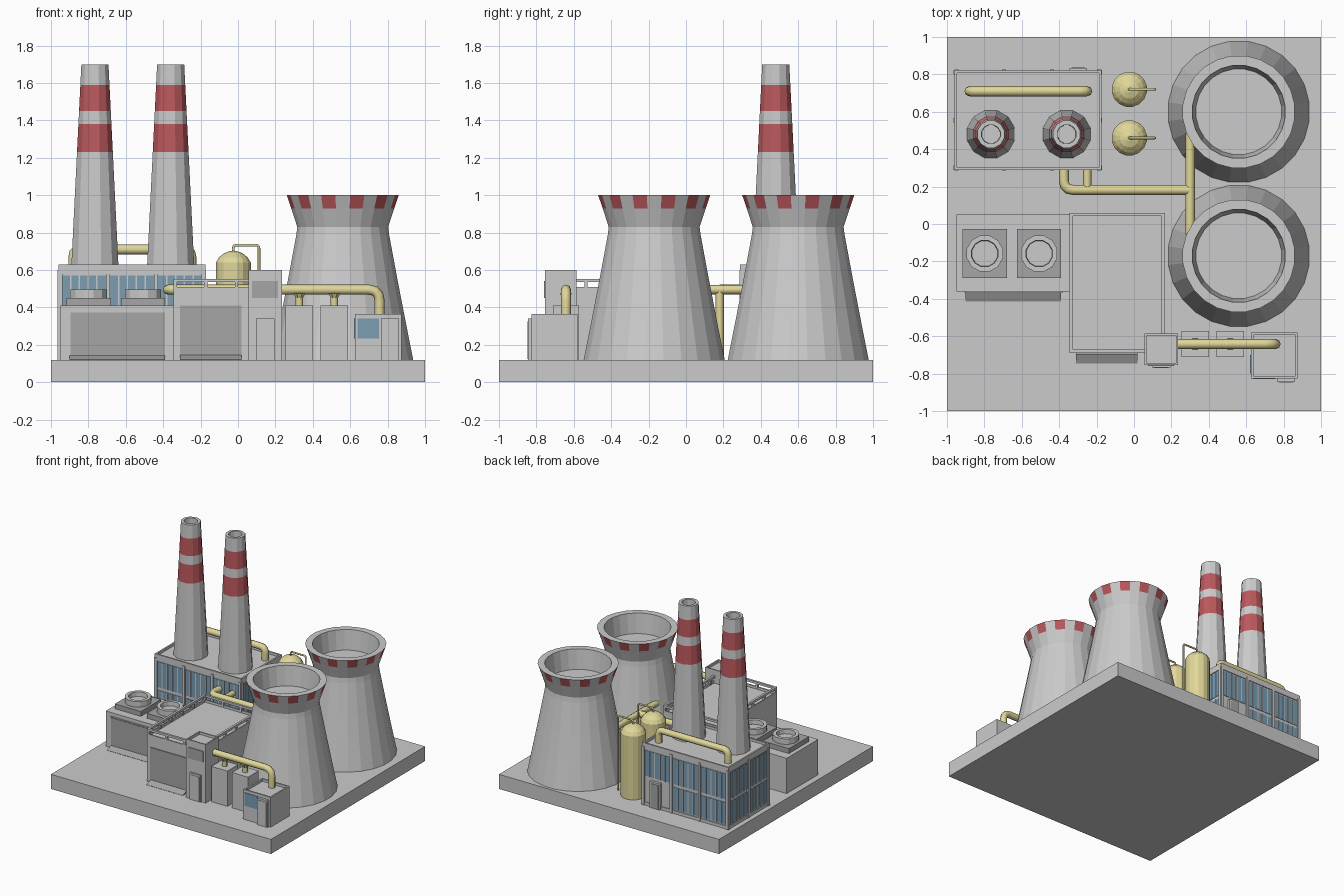
import bpy, bmesh, math
from mathutils import Vector

if "Cube" in bpy.data.objects:
    bpy.data.objects.remove(bpy.data.objects["Cube"])


def material(name, r, g, b):
    m = bpy.data.materials.new(name)
    m.diffuse_color = (r, g, b, 1)
    m.use_nodes = True
    m.node_tree.nodes["Principled BSDF"].inputs["Base Color"].default_value = m.diffuse_color
    return m


RED = material("red", .5, .1, .11)
YELLOW = material("yellow", .75, .68, .32)
BLUE = material("glass", .2, .34, .45)
DARK = material("dark_grey", .38, .38, .38)
GREY = material("grey", .8, .8, .8)


def finish(name, bm, mats=()):
    bmesh.ops.recalc_face_normals(bm, faces=bm.faces)
    me = bpy.data.meshes.new(name)
    bm.to_mesh(me)
    bm.free()
    for m in mats:
        me.materials.append(m)
    ob = bpy.data.objects.new(name, me)
    bpy.context.collection.objects.link(ob)
    return ob


def box(name, x0, x1, y0, y1, z0, z1, mat=None, rim=0, drop=.02):
    """Box by limits; rim > 0 sinks the roof behind a parapet."""
    bm = bmesh.new()
    bmesh.ops.create_cube(bm, size=1)
    for v in bm.verts:
        v.co = ((x0 + x1) / 2 + v.co.x * (x1 - x0), (y0 + y1) / 2 + v.co.y * (y1 - y0),
                (z0 + z1) / 2 + v.co.z * (z1 - z0))
    if rim:
        top = max(bm.faces, key=lambda f: f.calc_center_median().z)
        bmesh.ops.inset_region(bm, faces=[top], thickness=rim)
        ring = bmesh.ops.extrude_face_region(bm, geom=[top])["geom"]
        bmesh.ops.delete(bm, geom=[top], context='FACES_ONLY')
        for v in ring:
            if isinstance(v, bmesh.types.BMVert):
                v.co.z -= drop
    return finish(name, bm, [mat] if mat else [])


def lathe(name, x, y, profile, sides, mats=(), pick=None):
    """Revolve (radius, z) points; pick(band, side) returns a material slot."""
    bm = bmesh.new()
    rings = [[bm.verts.new((x + r * math.cos(2 * math.pi * (i + .5) / sides),
                            y + r * math.sin(2 * math.pi * (i + .5) / sides), z))
              for i in range(sides)] for r, z in profile]
    for b in range(len(rings) - 1):
        for i in range(sides):
            j = (i + 1) % sides
            f = bm.faces.new((rings[b][i], rings[b][j], rings[b + 1][j], rings[b + 1][i]))
            f.material_index = pick(b, i) if pick else 0
    bm.faces.new(rings[0])
    bm.faces.new(rings[-1])
    return finish(name, bm, mats)


def pipe(name, points, radius, bend=.04):
    """Octagonal pipe along a path with rounded corners."""
    p = [Vector(q) for q in points]
    path = [p[0]]
    for a, c, d in zip(p, p[1:], p[2:]):
        s, e = c + (a - c).normalized() * bend, c + (d - c).normalized() * bend
        path += [s.lerp(c, t).lerp(c.lerp(e, t), t) for t in (0, .33, .67, 1)]
    path.append(p[-1])
    cu = bpy.data.curves.new(name, 'CURVE')
    cu.dimensions = '3D'
    cu.bevel_depth, cu.bevel_resolution, cu.use_fill_caps = radius, 2, True
    sp = cu.splines.new('POLY')
    sp.points.add(len(path) - 1)
    for k, q in zip(sp.points, path):
        k.co = (*q, 1)
    cu.materials.append(YELLOW)
    bpy.context.collection.objects.link(bpy.data.objects.new(name, cu))


def ramp(name, x0, x1, y):
    """Low wedge in front of a roller door."""
    ob = box(name, x0, x1, y - .055, y, .12, .145, DARK)
    for v in ob.data.vertices:
        if v.co.y < y - .05 and v.co.z > .14:
            v.co.z = .122


def wall_box(name, side, a0, a1, z0, z1, out, mat=None):
    """Thin panel on a boiler house wall."""
    if side in "FB":
        y, s = (.297, -1) if side == "F" else (.813, 1)
        ys = sorted((y, y + s * out))
        box(name, a0, a1, *ys, z0, z1, mat)
    else:
        x, s = (-.953, -1) if side == "L" else (-.182, 1)
        xs = sorted((x, x + s * out))
        box(name, *xs, a0, a1, z0, z1, mat)


# Ground slab
box("ground_slab", -1, 1, -1, 1, 0, .12)

# Cooling towers with chequered rims
tower = [(.38, .12), (.338, .33), (.295, .55), (.25, .79), (.245, .83), (.278, .93),
         (.302, 1), (.25, 1), (.23, .84)]
for n, y in enumerate((.60, -.17)):
    lathe(f"cooling_tower_{n}", .56, y, tower, 24, [GREY, RED],
          lambda b, i: int(b == 5 and i % 2 == 0))

# Striped chimneys
heights = (.61, 1.23, 1.38, 1.45, 1.59, 1.7)
stack = [(.13 - (z - .63) * .0514, z) for z in heights] + [(.052, 1.7), (.05, 1.64)]
for n, x in enumerate((-.765, -.36)):
    lathe(f"chimney_{n}", x, .48, stack, 12, [GREY, RED], lambda b, i: int(b in (1, 3)))

# Boiler house: core, roof band, plinth
box("boiler_house", -.953, -.182, .297, .813, .12, .60)
box("boiler_house_roof", -.96, -.175, .29, .82, .58, .63, rim=.018)
box("boiler_house_plinth", -.96, -.175, .29, .82, .12, .145)

# Boiler house window bays with mullions
for side, start, end, bays in (("F", -.953, -.182, 3), ("B", -.953, -.182, 3),
                               ("L", .297, .813, 2), ("R", .297, .813, 2)):
    w = (end - start) / bays
    for k in range(bays + 1):
        c = min(max(start + k * w, start + .004), end - .004)
        wall_box(f"pillar_{side}{k}", side, c - .011, c + .011, .12, .6, .012)
    for k in range(bays):
        a, b = start + k * w + .011, start + (k + 1) * w - .011
        rows = [(.36, .57), (.155, .335)]
        if side == "B" and k == bays - 1:
            rows = rows[:1]
        for r, (z0, z1) in enumerate(rows):
            wall_box(f"window_{side}{k}{r}", side, a, b, z0, z1, .003, BLUE)
            for m in range(1, 5):
                c = a + (b - a) * m / 5
                wall_box(f"mullion_{side}{k}{r}{m}", side, c - .004, c + .004, z0, z1, .007)
wall_box("boiler_house_door_frame", "B", -.345, -.25, .12, .335, .02)
wall_box("boiler_house_door", "B", -.333, -.262, .125, .32, .023, DARK)

# Roof pipe and pipework to the cooling towers
pipe("roof_pipe", [(-.88, .71, .6), (-.88, .71, .71), (-.25, .71, .71), (-.25, .71, .6)], .027)
pipe("main_pipe", [(-.375, .3, .495), (-.375, .182, .495), (.3, .182, .495)], .027, .05)
pipe("branch_pipe", [(-.25, .3, .495), (-.25, .182, .495)], .022)
pipe("tower_feed_pipe", [(.3, .49, .495), (.3, -.06, .495)], .025)
pipe("pipe_support", [(.3, .18, .12), (.3, .18, .495)], .022)

# Storage tanks
tank = [(.095, .12), (.095, .64), (.078, .668), (.05, .69), (.015, .702)]
for n, y in enumerate((.72, .46)):
    lathe(f"storage_tank_{n}", -.025, y, tank, 16, [YELLOW])
    pipe(f"tank_pipe_{n}", [(-.025, y, .69), (-.025, y, .732), (.112, y, .732), (.112, y, .12)],
         .007, .015)

# Fan house with roof fans
box("fan_house", -.95, -.34, -.36, .05, .12, .41)
box("fan_house_door_frame", -.905, -.38, -.366, -.35, .12, .38)
box("fan_house_door", -.895, -.39, -.37, -.35, .145, .372, DARK)
ramp("fan_house_ramp", -.90, -.39, -.36)
for n, x in enumerate((-.798, -.507)):
    box(f"fan_base_{n}", x - .118, x + .118, -.29, -.028, .41, .45, DARK)
    lathe(f"fan_ring_{n}", x, -.158, [(.1, .45), (.1, .495), (.073, .495), (.07, .46)], 12)

# Turbine hall with roof railing
box("turbine_hall", -.345, .165, -.69, .06, .12, .51, rim=.015)
box("turbine_hall_door", -.31, .02, -.697, -.68, .145, .41, DARK)
ramp("turbine_hall_ramp", -.31, .02, -.69)
for y in (-.69, .042):
    box("hall_rail_long", -.345, .165, y, y + .018, .535, .553)
    for k in range(4):
        x = -.345 + k * .164
        box("hall_rail_post", x, x + .018, y, y + .018, .5, .537)
for x in (-.345, .147):
    box("hall_rail_side", x, x + .018, -.69, .06, .535, .553)
    for k in range(1, 5):
        y = -.69 + k * .146
        box("hall_rail_post", x, x + .018, y, y + .018, .5, .537)

# Stair tower
box("stair_tower", .057, .235, -.755, -.585, .12, .60, rim=.015)
box("stair_window", .075, .213, -.76, -.75, .45, .54, DARK)
box("stair_door_frame", .097, .195, -.766, -.75, .12, .34)
box("stair_door", .107, .185, -.769, -.75, .125, .325, GREY)

# Transformer cabinets and their pipe
for n, x in enumerate((.328, .515)):
    box(f"cabinet_{n}", x - .073, x + .073, -.71, -.572, .12, .41)
    pipe(f"cabinet_pipe_{n}", [(x, -.642, .40), (x, -.642, .495)], .02)
    lathe(f"cabinet_pipe_flare_{n}", x, -.642, [(.02, .45), (.035, .475)], 8, [YELLOW])
pipe("cabinet_pipe_main", [(.23, -.642, .495), (.757, -.642, .495), (.757, -.642, .35)], .027, .06)

# Gate house
box("gate_house", .625, .875, -.825, -.58, .12, .365, rim=.018)
box("gate_house_window", .64, .755, -.829, -.82, .235, .342, BLUE)
box("gate_house_side_window", .62, .63, -.80, -.70, .235, .342, BLUE)
box("gate_house_door_frame", .765, .86, -.845, -.82, .12, .34)
box("gate_house_door", .776, .849, -.848, -.82, .125, .325, GREY)
